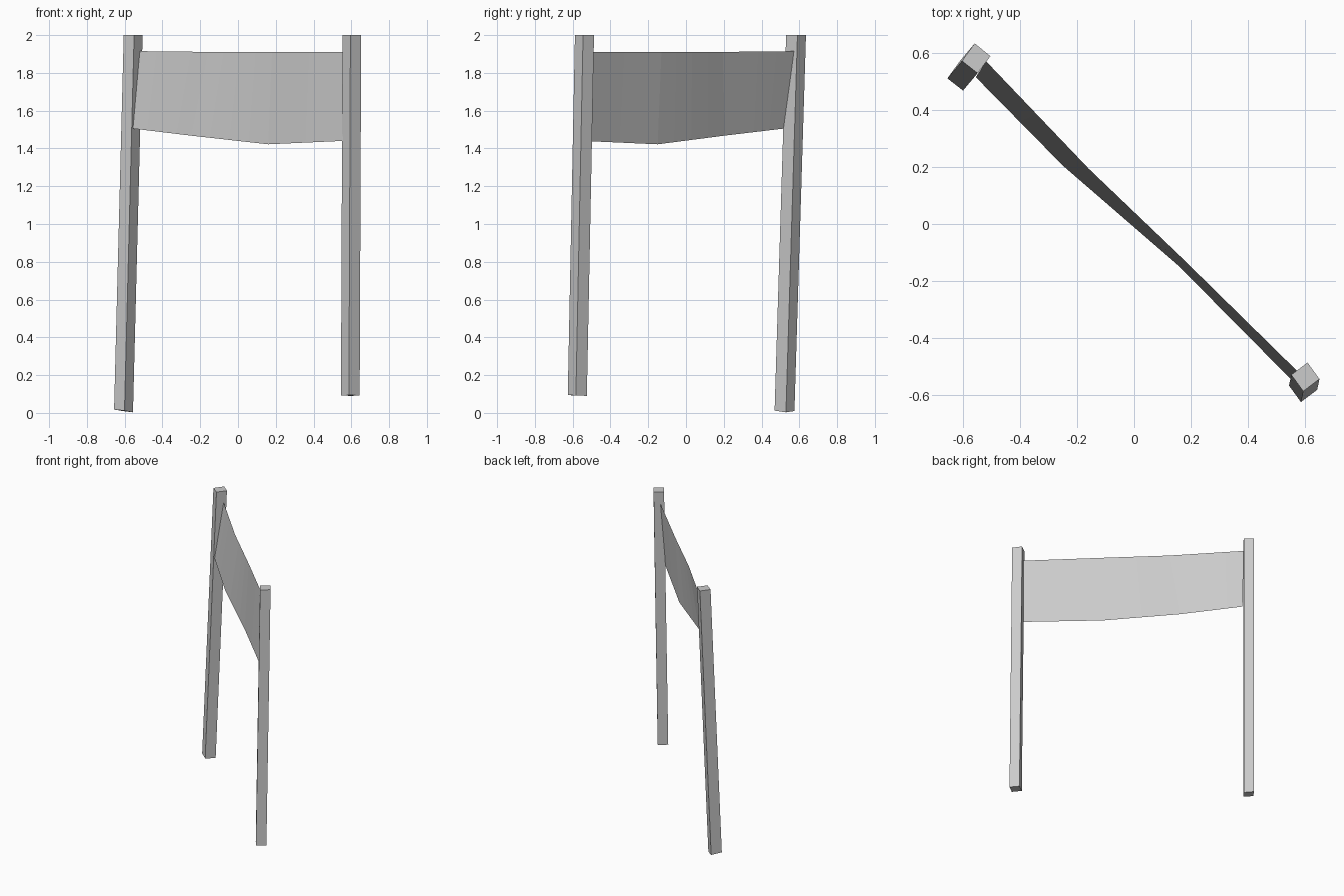
import bpy
from mathutils import Vector

if "Cube" in bpy.data.objects:
    bpy.data.objects.remove(bpy.data.objects["Cube"])


def make_mesh(name, verts, faces):
    mesh = bpy.data.meshes.new(name)
    mesh.from_pydata(verts, [], faces)
    mesh.update()
    obj = bpy.data.objects.new(name, mesh)
    bpy.context.collection.objects.link(obj)
    return obj


def post(name, corners, lean, base_z):
    """Square post: counter-clockwise top corners, leaning outline, cut base."""
    top = [(x, y, 2.0) for x, y in corners]
    base = [(x + lean[0], y + lean[1], z) for (x, y), z in zip(corners, base_z)]
    sides = [(i, (i + 1) % 4, (i + 1) % 4 + 4, i + 4) for i in range(4)]
    return make_mesh(name, base + top, [(3, 2, 1, 0), (4, 5, 6, 7)] + sides)


# Two slightly leaning posts
post("left_post", [(-0.605, 0.573), (-0.55, 0.53), (-0.505, 0.59), (-0.56, 0.635)],
     (-0.051, -0.061), (0.018, 0.012, 0.003, 0.010))
post("right_post", [(0.595, -0.588), (0.652, -0.545), (0.61, -0.487), (0.553, -0.53)],
     (-0.008, -0.038), (0.094, 0.093, 0.090, 0.092))

# Cloth banner stretched diagonally between the posts, sagging at the bottom
top_edge = [(-0.52, 0.572, 1.915), (-0.16, 0.195, 1.911),
            (0.18, -0.13, 1.91), (0.577, -0.52, 1.912)]
low_edge = [(-0.556, 0.516, 1.505), (-0.25, 0.205, 1.468),
            (0.16, -0.150, 1.422), (0.556, -0.55, 1.44)]
STEPS = 4
verts = []
for i in range(3 * STEPS + 1):
    seg = min(i // STEPS, 2)
    f = i / STEPS - seg
    for edge in (low_edge, top_edge):
        verts.append(Vector(edge[seg]).lerp(Vector(edge[seg + 1]), f))
make_mesh("banner", verts,
          [(2 * i, 2 * i + 2, 2 * i + 3, 2 * i + 1) for i in range(3 * STEPS)])
